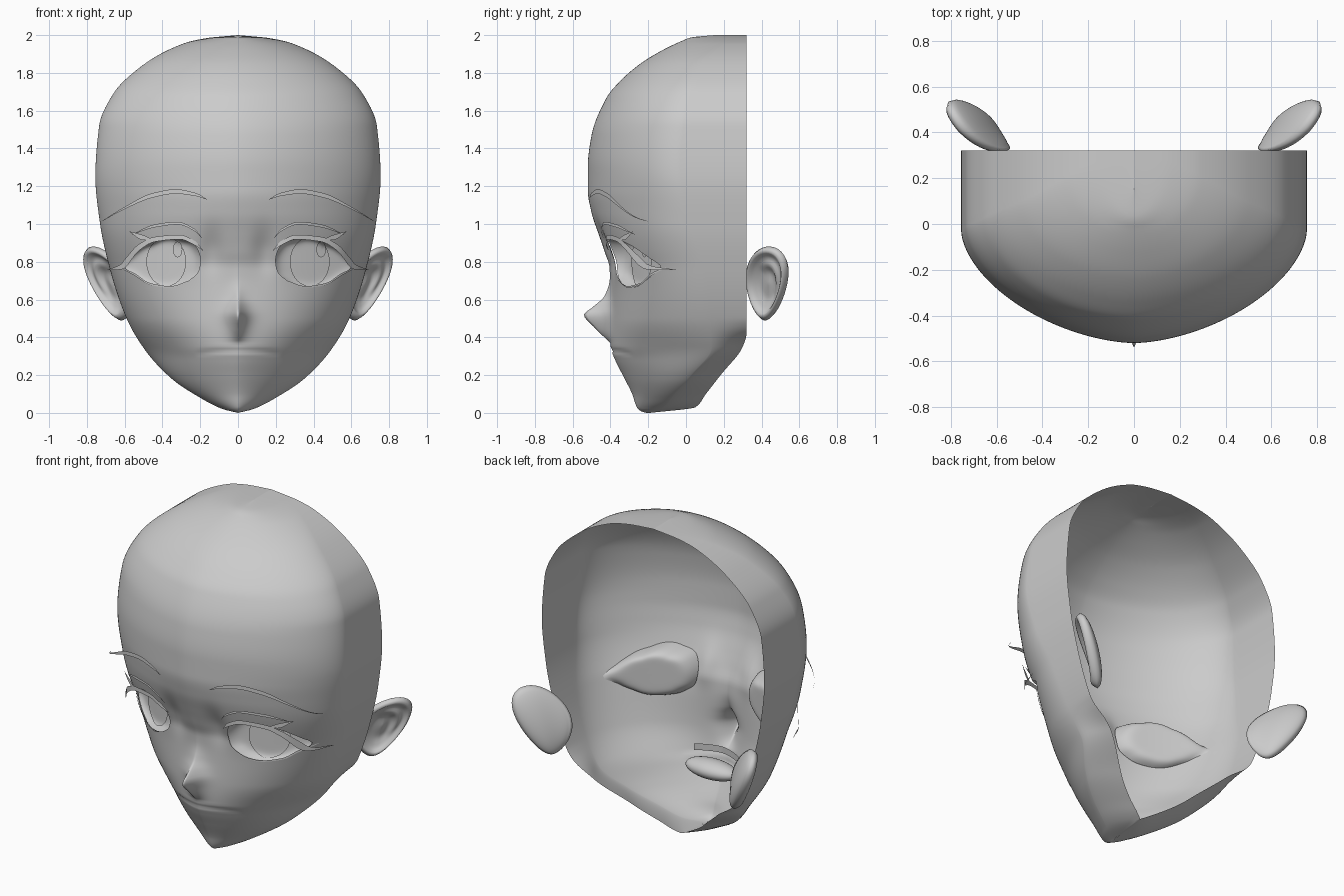
import bpy, bmesh
from math import sin, cos, pi, exp, hypot, atan2

if "Cube" in bpy.data.objects:
    bpy.data.objects.remove(bpy.data.objects["Cube"])

clay = bpy.data.materials.new("grey_clay")
clay.use_nodes = True
clay.diffuse_color = (0.6, 0.6, 0.6, 1)
clay.node_tree.nodes["Principled BSDF"].inputs["Base Color"].default_value = (0.6, 0.6, 0.6, 1)


def curve(*pts):
    """Smooth curve through points without overshoot."""
    n = len(pts)
    d = [(b[1] - a[1]) / (b[0] - a[0]) for a, b in zip(pts, pts[1:])]
    m = [d[0]] + [2 * a * b / (a + b) if a * b > 0 else 0 for a, b in zip(d, d[1:])] + [d[-1]]

    def f(t):
        t = min(max(t, pts[0][0]), pts[-1][0])
        i = next((k for k in range(n - 1) if t <= pts[k + 1][0]), n - 2)
        h = pts[i + 1][0] - pts[i][0]
        s = (t - pts[i][0]) / h
        a, b = pts[i][1], pts[i + 1][1]
        return (a + (b - a) * s * s * (3 - 2 * s)
                + h * s * (1 - s) * (m[i] * (1 - s) - m[i + 1] * s))
    return f


def grid(name, rows, side=1, keep=None):
    """Skin rows of points; side -1 mirrors the part."""
    bm = bmesh.new()
    vs = [[bm.verts.new((p[0] * side, p[1], p[2])) for p in r] for r in rows]
    for r in range(len(rows) - 1):
        for c in range(len(rows[0]) - 1):
            if keep and not keep(r, c):
                continue
            q = [vs[r][c], vs[r][c + 1], vs[r + 1][c + 1], vs[r + 1][c]]
            bm.faces.new(q if side == 1 else q[::-1])
    bmesh.ops.delete(bm, geom=[v for v in bm.verts if not v.link_faces], context='VERTS')
    bmesh.ops.remove_doubles(bm, verts=bm.verts, dist=0.0002)
    for f in bm.faces:
        f.smooth = True
    me = bpy.data.meshes.new(name)
    bm.to_mesh(me)
    bm.free()
    me.materials.append(clay)
    ob = bpy.data.objects.new(name, me)
    bpy.context.collection.objects.link(ob)
    return ob


# Head curves by height: half width, front, widest depth, back edge, roundness
width = curve((0, 0), (.02, .08), (.08, .2), (.18, .35), (.33, .49), (.5, .59), (.75, .675),
              (1, .73), (1.25, .755), (1.52, .735), (1.69, .66), (1.84, .505), (1.955, .29),
              (1.985, .16), (2, 0))
front = curve((0, -.21), (.01, -.24), (.03, -.26), (.1, -.285), (.2, -.335), (.28, -.375),
              (.35, -.4), (.52, -.395), (.65, -.392), (.77, -.4), (.85, -.428), (.95, -.464),
              (1.06, -.5), (1.18, -.52), (1.3, -.52), (1.47, -.5), (1.67, -.42), (1.76, -.345),
              (1.85, -.24), (1.92, -.125), (1.97, -.02), (1.988, .03), (2, .15))
middle = curve((0, -.2), (.03, -.12), (.1, -.06), (.2, .03), (.35, .14), (.75, .1), (1, .02),
               (1.3, -.03), (1.6, 0), (1.85, .1), (1.95, .2), (2, .3))
back = curve((0, -.19), (.03, .05), (.1, .105), (.2, .183), (.35, .3), (.42, .32), (2, .32))
inset = curve((0, 0), (.03, .11), (.2, .12), (.35, .08), (.45, .01), (.5, 0), (2, 0))
round_ = curve((0, 1.5), (.3, 1.58), (.5, 1.86), (.78, 1.95), (1.2, 1.7), (1.5, 1.72), (2, 1.9))
nose = curve((.37, 0), (.45, .085), (.52, .145), (.56, .1), (.62, .038), (.72, .008), (.9, 0))


def surf(x, z):
    """Depth of the face front at x, z."""
    w, n, x = max(width(z), 1e-4), round_(z), abs(x)
    yc, yf = middle(z), front(z)
    y = yc - (yc - yf) * max(0, 1 - min(1, x / w) ** n) ** (1 / n)
    y -= nose(z) * exp(-(x / .043) ** 1.2)
    y += .025 * exp(-((x - .14) / .06) ** 2 - ((z - .86) / .11) ** 2)
    if x < .23:
        lip = z - .33 + .3 * x * x
        y += .009 * exp(-(lip / .012) ** 2) * (1 - (x / .23) ** 4)
    return y


# Eye opening as a radius by angle
EX, EZ = .38, .8
lid = [(.6, .778), (.573, .815), (.52, .868), (.44, .907), (.31, .92), (.228, .886), (.2, .82),
       (.21, .748), (.255, .705), (.36, .668), (.467, .684), (.546, .732)]
polar = sorted((atan2(z - EZ, x - EX), hypot(x - EX, z - EZ)) for x, z in lid)
polar = [(a - 2 * pi, r) for a, r in polar[-2:]] + polar + [(a + 2 * pi, r) for a, r in polar[:2]]
lid_radius = curve(*polar)


def eye_ratio(x, z):
    dx, dz = abs(x) - EX, z - EZ
    return hypot(dx, dz) / lid_radius(atan2(dz, dx))


# Face shell, with eye openings whose edges follow the lids
N, M, R = 64, 8, 170
rows, hole = [], []
for k in range(R + 1):
    z = 1 - cos(pi * k / R)
    w, yc, yb = width(z), middle(z), back(z)
    half = []
    for i in range(N + M + 1):
        if i <= N:
            x = w * sin((i / N) ** 1.15 * pi / 2)
            half.append((x, surf(x, z), z))
        else:
            s = (i - N) / M
            half.append((max(0, w - inset(z) * s ** 1.5), yc + (yb - yc) * s, z))
    row = [(-x, y, zz) for x, y, zz in half[:0:-1]] + half
    inside = [eye_ratio(p[0], p[2]) < 1 and p[1] < .1 for p in row]
    rows.append(row)
    hole.append(inside)


def keep_face(r, c):
    return not (hole[r][c] and hole[r][c + 1] and hole[r + 1][c] and hole[r + 1][c + 1])


for row, inside in zip(rows, hole):
    for c, p in enumerate(row):
        if inside[c]:
            q = max(eye_ratio(p[0], p[2]), .01)
            sx = 1 if p[0] > 0 else -1
            x, z = sx * (EX + (abs(p[0]) - EX) / q), EZ + (p[2] - EZ) / q
            row[c] = (x, surf(x, z), z)
grid("face_shell", rows, keep=keep_face)


def eye_y(x, z):
    """Flat, sunken eye surface that curls forward to meet the lids."""
    skin = surf(x, z) + .008
    dx = x - EX
    flat = max(skin, -.225 + .5 * dx + .3 * dx * dx)
    return skin + (flat - skin) * (1 - min(1, eye_ratio(x, z) / 1.12) ** 10)


def disc(name, side, cx, cz, radius, lift, rings=24, segs=64):
    """Patch lying on the eye surface."""
    out = []
    for k in range(rings + 1):
        ring = []
        for j in range(segs + 1):
            a = 2 * pi * j / segs
            r = radius(a if a <= pi else a - 2 * pi) * (1 - (k / rings) ** 1.5)
            x, z = cx + r * cos(a), cz + r * sin(a)
            ring.append((x, eye_y(x, z) - lift, z))
        out.append(ring)
    return grid(name, out, side)


def oval(a, b):
    return lambda t: a * b / hypot(b * cos(t), a * sin(t))


def ribbon(name, side, pts, lift, tip=0, steps=28):
    """Tapered strip over the face through (x, z, half height), its tip standing clear."""
    mid = curve(*[(p[0], p[1]) for p in pts])
    thick = curve(*[(p[0], p[2]) for p in pts])
    cols = [(i / steps, pts[0][0] + (pts[-1][0] - pts[0][0]) * i / steps) for i in range(steps + 1)]
    rows = [[(x, surf(x, mid(x)) - lift - tip * t ** 3, mid(x) + s * thick(x)) for t, x in cols]
            for s in (-1, 0, 1)]
    return grid(name, rows, side)


def ear(name, side):
    """Leaf-shaped cup, rim rolled forward, rounded behind, with a flared root."""
    rim = curve((0, -.02), (.35, -.025), (.7, 0), (.88, .03), (1, 0))
    out = []
    for k in range(33):
        t = k / 16
        r = t if t <= 1 else 2 - t
        ring = []
        for j in range(49):
            a = 2 * pi * j / 48
            root = max(0, -cos(a)) * r
            h = -.06 * (1 - r * r) ** .5
            if t <= 1:
                h = rim(r) + .03 * exp(-((r - .5) / .14) ** 2) * max(0, cos(a - .7)) - .015 * root
            v = r * sin(a)
            u = r * cos(a) * .145 * (1 + .28 * v)
            out_x = .69 + .62 * u + .75 * h + .065 * v - .045 * root ** 3
            ring.append((out_x, .425 + .75 * u - .62 * h, .685 + .195 * v + .02 * cos(a) * r))
        out.append(ring)
    return grid(name, out[::-1], side)


for side, tag in ((1, "left"), (-1, "right")):
    # Eyes
    disc(tag + "_eye_white", side, EX, EZ, lambda t: 1.12 * lid_radius(t), 0)
    iris = oval(.105, .13)
    disc(tag + "_iris", side, EX, EZ, lambda t: min(iris(t), .97 * lid_radius(t)), .014)
    disc(tag + "_eye_highlight", side, EX + side * .06, .865, oval(.025, .042), .026, 4, 24)
    # Lashes, lid creases and brows
    ribbon(tag + "_upper_lash", side, [(.185, .86, .002), (.23, .9, .012), (.31, .931, .012),
           (.44, .919, .013), (.53, .872, .018), (.59, .8, .025), (.62, .773, .014),
           (.69, .757, .001)], .012, .14)
    ribbon(tag + "_lash_flick", side, [(.46, .92, .002), (.51, .93, .014), (.575, .96, .001)], .03)
    ribbon(tag + "_lower_lash", side, [(.25, .703, .001), (.36, .667, .004), (.467, .683, .005),
           (.546, .732, .006), (.62, .768, .002)], .006)
    ribbon(tag + "_lid_crease", side, [(.19, .925, .001), (.23, .968, .006), (.32, 1.004, .007),
           (.44, .99, .008), (.56, .945, .001)], .012)
    ribbon(tag + "_brow", side, [(.165, 1.13, .001), (.22, 1.155, .008), (.33, 1.172, .012),
           (.45, 1.152, .012), (.6, 1.085, .006), (.72, 1.015, .001)], .02, .13)
    ear(tag + "_ear", side)

# Mouth bag and upper teeth behind the lips
bag = [[(.17 * cos(b) * sin(a), -.25 - .08 * cos(b) * cos(a), .31 + .055 * sin(b))
        for a in [2 * pi * j / 32 for j in range(33)]]
       for b in [pi * (k / 16 - .5) for k in range(17)]]
grid("mouth_bag", bag)
teeth = [[(x, surf(x, .32) + .04, z) for x in [i * .015 - .15 for i in range(21)]]
         for z in (.37, .39, .41)]
grid("upper_teeth", teeth)
